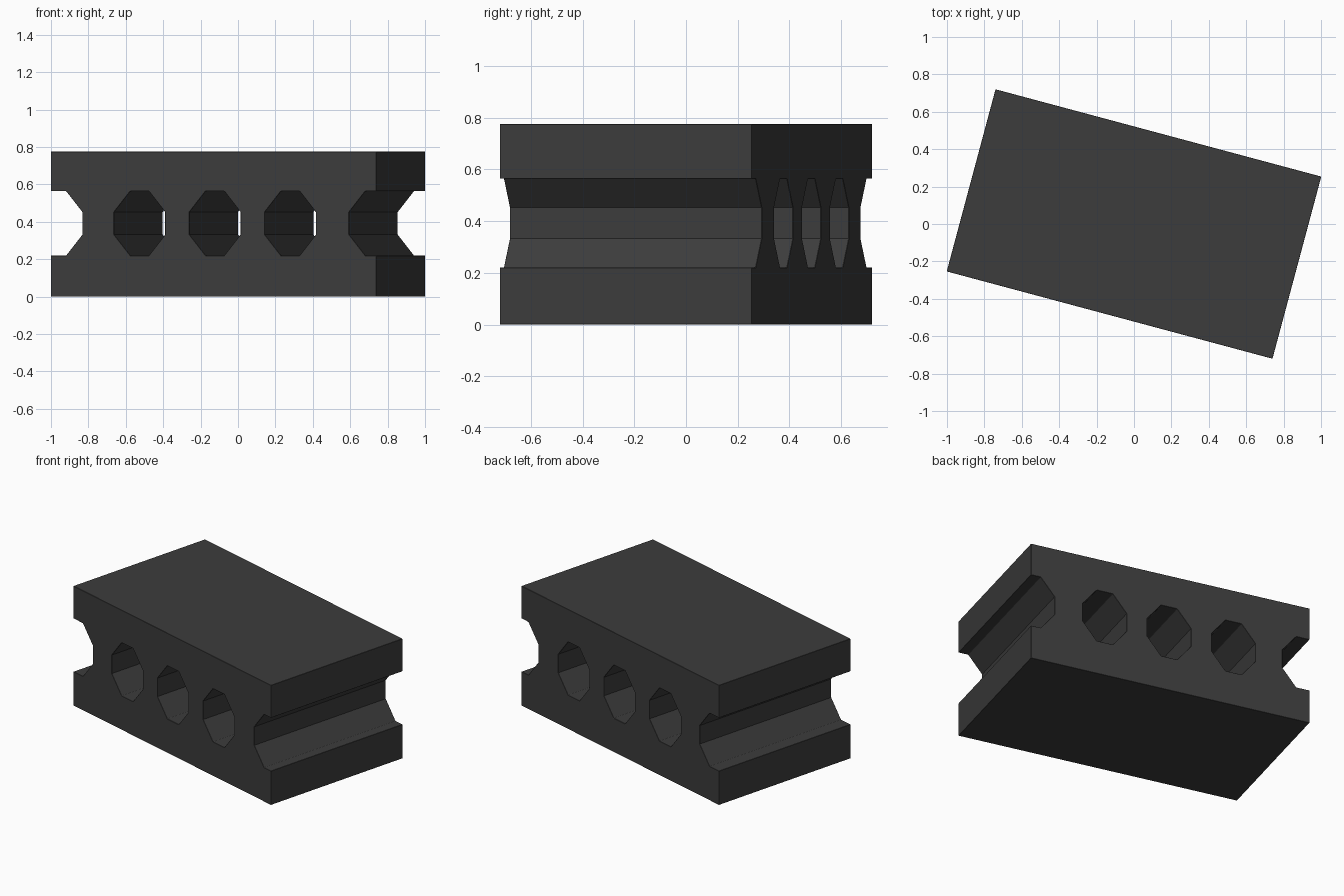
import bpy, bmesh
from math import radians
from mathutils import Matrix

if "Cube" in bpy.data.objects:
    bpy.data.objects.remove(bpy.data.objects["Cube"])

L, W, H = 1.803, 1.008, 0.775   # block size
TURN = Matrix.Rotation(radians(-15), 4, 'Z')
HOLE_Z = 0.392


def add_object(name, bm):
    bmesh.ops.recalc_face_normals(bm, faces=bm.faces)
    mesh = bpy.data.meshes.new(name)
    bm.to_mesh(mesh)
    bm.free()
    obj = bpy.data.objects.new(name, mesh)
    bpy.context.collection.objects.link(obj)
    obj.matrix_world = TURN
    return obj


# Solid block
bm = bmesh.new()
bmesh.ops.create_cube(bm, size=1)
bmesh.ops.scale(bm, vec=(L, W, H), verts=bm.verts)
bmesh.ops.translate(bm, vec=(0, 0, H / 2), verts=bm.verts)
block = add_object("block", bm)

# Eight-sided tunnels: three through holes and an open channel at each end
half = [(0.142, 0.06), (0.052, 0.172)]
outline = half + [(-x, z) for x, z in reversed(half)]
outline += [(-x, -z) for x, z in outline]
bm = bmesh.new()
for cx in (-0.868, -0.41, 0.007, 0.424, 0.891):
    face = bm.faces.new([bm.verts.new((cx + x, -W, HOLE_Z + z)) for x, z in outline])
    out = bmesh.ops.extrude_face_region(bm, geom=[face])
    verts = [g for g in out["geom"] if isinstance(g, bmesh.types.BMVert)]
    bmesh.ops.translate(bm, vec=(0, 2 * W, 0), verts=verts)
cutter = add_object("tunnel_cutter", bm)
cutter.hide_render = True
cutter.hide_set(True)

cut = block.modifiers.new("tunnels", 'BOOLEAN')
cut.operation = 'DIFFERENCE'
cut.solver = 'EXACT'
cut.object = cutter

# Narrow chamfer on the sharp outer edges and tunnel rims
bevel = block.modifiers.new("chamfer", 'BEVEL')
bevel.width = 0.011
bevel.segments = 1
bevel.limit_method = 'ANGLE'
bevel.angle_limit = radians(50)

# Dark grey surface
mat = bpy.data.materials.new("dark_grey")
mat.diffuse_color = (0.045, 0.045, 0.045, 1)
mat.use_nodes = True
mat.node_tree.nodes["Principled BSDF"].inputs["Base Color"].default_value = mat.diffuse_color
block.data.materials.append(mat)
